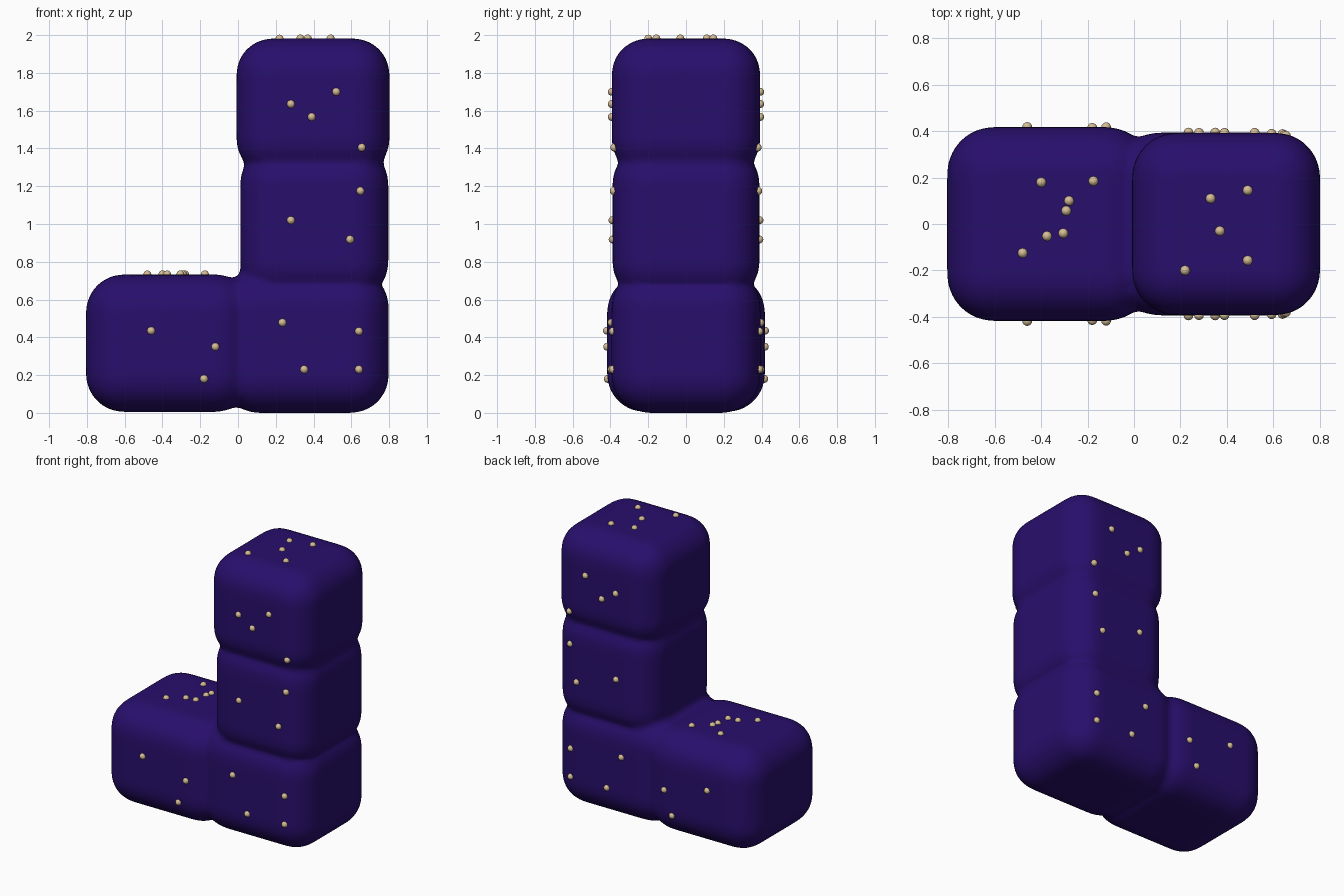
import bpy, bmesh
from mathutils import Vector
from mathutils.bvhtree import BVHTree

if "Cube" in bpy.data.objects:
    bpy.data.objects.remove(bpy.data.objects["Cube"])


def material(name, rgb):
    m = bpy.data.materials.new(name)
    m.diffuse_color = (*rgb, 1)
    m.use_nodes = True
    m.node_tree.nodes["Principled BSDF"].inputs["Base Color"].default_value = m.diffuse_color
    return m


purple = material("deep purple", (0.021, 0.0045, 0.15))
tan = material("tan", (0.66, 0.50, 0.30))


def add_object(name, bm, mat):
    mesh = bpy.data.meshes.new(name)
    bm.to_mesh(mesh)
    bm.free()
    mesh.materials.append(mat)
    ob = bpy.data.objects.new(name, mesh)
    bpy.context.collection.objects.link(ob)
    return ob


def rounded_block(bm, x0, x1, half_y, z0, z1, r):
    part = bmesh.new()
    bmesh.ops.create_cube(part, size=1)
    bmesh.ops.scale(part, verts=part.verts, vec=(x1 - x0, 2 * half_y, z1 - z0))
    bmesh.ops.translate(part, verts=part.verts, vec=((x0 + x1) / 2, 0, (z0 + z1) / 2))
    bmesh.ops.bevel(part, geom=part.edges[:], offset=r, segments=8,
                    profile=0.5, affect='EDGES')
    tmp = bpy.data.meshes.new("tmp")
    part.to_mesh(tmp)
    part.free()
    bm.from_mesh(tmp)
    bpy.data.meshes.remove(tmp)


# Soft L-shaped body: four pillowy blocks fused together
bm = bmesh.new()
rounded_block(bm, -0.805, 0.08, 0.418, 0.005, 0.733, 0.2)   # foot
rounded_block(bm, -0.09, 0.798, 0.394, 0.0, 0.76, 0.2)      # corner
rounded_block(bm, 0.012, 0.796, 0.389, 0.605, 1.405, 0.19)  # middle
rounded_block(bm, -0.008, 0.802, 0.393, 1.258, 1.982, 0.19) # top
body = add_object("body", bm, purple)
rm = body.modifiers.new("fuse", 'REMESH')
rm.mode = 'VOXEL'
rm.voxel_size = 0.02
rm.use_smooth_shade = True
sm = body.modifiers.new("soften", 'SMOOTH')
sm.factor = 0.5
sm.iterations = 8

# Bake the fused surface so the beads can be seated on it
dg = bpy.context.evaluated_depsgraph_get()
baked = bpy.data.meshes.new_from_object(body.evaluated_get(dg))
body.modifiers.clear()
body.data = baked
baked.materials.clear()
baked.materials.append(purple)
for p in baked.polygons:
    p.use_smooth = True
    p.material_index = 0
tree = BVHTree.FromPolygons([v.co for v in baked.vertices],
                            [p.vertices[:] for p in baked.polygons])


def beads(name, spots):
    bm = bmesh.new()
    for origin, direction in spots:
        hit = tree.ray_cast(Vector(origin), Vector(direction))[0]
        if hit is None:
            continue
        s = bmesh.ops.create_uvsphere(bm, u_segments=16, v_segments=10, radius=0.021)
        bmesh.ops.translate(bm, verts=s['verts'], vec=hit)
    for f in bm.faces:
        f.smooth = True
    add_object(name, bm, tan)


# Beads on the front, repeated on the back (x, z)
side = [(-0.46, 0.435), (-0.12, 0.35), (-0.18, 0.18), (0.235, 0.478), (0.35, 0.23),
        (0.64, 0.432), (0.64, 0.23), (0.28, 1.02), (0.648, 1.175), (0.593, 0.918),
        (0.28, 1.635), (0.52, 1.70), (0.39, 1.567), (0.655, 1.405)]
beads("front_beads", [((x, -2, z), (0, 1, 0)) for x, z in side])
beads("back_beads", [((x, 2, z), (0, -1, 0)) for x, z in side])

# Beads on the upward faces (x, y)
upper = [(-0.40, 0.18), (-0.175, 0.185), (-0.28, 0.10), (-0.292, 0.057), (-0.305, -0.04),
         (-0.375, -0.052), (-0.48, -0.125), (0.33, 0.11), (0.49, 0.145), (0.37, -0.03),
         (0.49, -0.157), (0.22, -0.2)]
beads("top_beads", [((x, y, 4), (0, 0, -1)) for x, y in upper])
